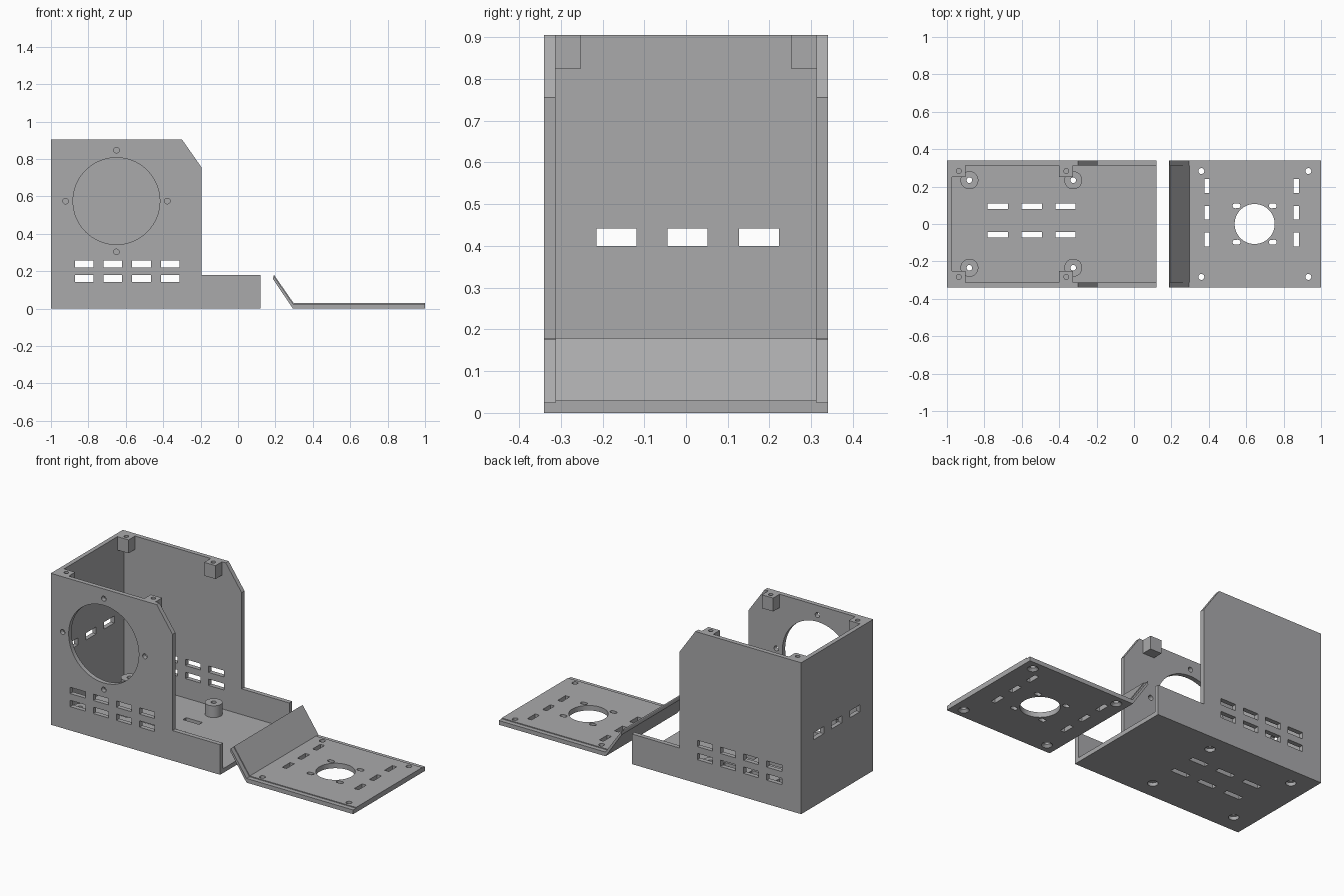
import bpy
import bmesh
import math
from mathutils import Matrix, Vector

if "Cube" in bpy.data.objects:
    bpy.data.objects.remove(bpy.data.objects["Cube"], do_unlink=True)

# One plain grey for everything
GREY = (0.40, 0.40, 0.41, 1.0)
grey = bpy.data.materials.new("plain grey")
grey.use_nodes = True
grey.diffuse_color = GREY
grey.node_tree.nodes["Principled BSDF"].inputs["Base Color"].default_value = GREY


def add_prism(bm, points, offset):
    """Extrude a closed loop of 3D points along an offset."""
    face = bm.faces.new([bm.verts.new(p) for p in points])
    moved = bmesh.ops.extrude_face_region(bm, geom=[face])["geom"]
    verts = [g for g in moved if isinstance(g, bmesh.types.BMVert)]
    bmesh.ops.translate(bm, verts=verts, vec=Vector(offset))


def add_box(bm, x, y, z):
    add_prism(bm, [(x[0], y[0], z[0]), (x[1], y[0], z[0]), (x[1], y[1], z[0]),
                   (x[0], y[1], z[0])], (0, 0, z[1] - z[0]))


def add_cylinder(bm, centre, radius, depth, axis="Z", top=None, segments=48):
    turn = Matrix.Rotation(math.pi / 2, 4, "X") if axis == "Y" else Matrix()
    bmesh.ops.create_cone(bm, cap_ends=True, segments=segments, radius1=radius,
                          radius2=radius if top is None else top, depth=depth,
                          matrix=Matrix.Translation(centre) @ turn)


def finish(bm, name):
    bmesh.ops.recalc_face_normals(bm, faces=bm.faces)
    mesh = bpy.data.meshes.new(name)
    bm.to_mesh(mesh)
    bm.free()
    obj = bpy.data.objects.new(name, mesh)
    bpy.context.collection.objects.link(obj)
    mesh.materials.append(grey)
    return obj


def cut(obj, cutter):
    """Subtract the cutter and bake the result."""
    cutter.hide_render = True
    mod = obj.modifiers.new("cut", "BOOLEAN")
    mod.object = cutter
    mod.operation = "DIFFERENCE"
    mod.solver = "EXACT"
    bpy.context.view_layer.update()
    graph = bpy.context.evaluated_depsgraph_get()
    baked = bpy.data.meshes.new_from_object(obj.evaluated_get(graph))
    obj.modifiers.clear()
    obj.data = baked


def profile_part(name, profile, half_width):
    bm = bmesh.new()
    add_prism(bm, [(x, -half_width, z) for x, z in profile], (0, 2 * half_width, 0))
    return finish(bm, name)


HALF, INNER, WALL, TOP = 0.34, 0.313, 0.026, 0.905
SIDES = (-1, 1)

# Open case: stepped side outline, hollowed out
case = profile_part("case", [(-1, 0), (0.12, 0), (0.12, 0.18), (-0.195, 0.18),
                             (-0.195, 0.755), (-0.30, TOP), (-1, TOP)], HALF)
bm = bmesh.new()
add_box(bm, (-1 + WALL, 0.3), (-INNER, INNER), (WALL, 1.2))
cavity = finish(bm, "case_cavity_cutter")
cut(case, cavity)

# Case openings
bm = bmesh.new()
add_cylinder(bm, (-0.65, -0.33, 0.575), 0.232, 0.1, "Y", segments=96)
for dx, dz in ((1, 0), (-1, 0), (0, 1), (0, -1)):
    add_cylinder(bm, (-0.65 + 0.272 * dx, -0.33, 0.575 + 0.272 * dz), 0.015, 0.1, "Y", segments=24)
for side in SIDES:
    for i in range(4):
        x = -0.822 + 0.153 * i
        for z in (0.162, 0.24):
            add_box(bm, (x - 0.05, x + 0.05), (side * 0.33 - 0.03, side * 0.33 + 0.03),
                    (z - 0.02, z + 0.018))
for i in range(3):
    y = -0.167 + 0.171 * i
    add_box(bm, (-1.05, -0.95), (y - 0.048, y + 0.048), (0.40, 0.442))
    x = -0.728 + 0.181 * i
    for y in (0.094, -0.057):
        add_box(bm, (x - 0.054, x + 0.054), (y - 0.015, y + 0.015), (-0.05, 0.05))
posts = [(x, side * 0.234) for x in (-0.88, -0.325) for side in SIDES]
for x, y in posts:
    add_cylinder(bm, (x, y, 0), 0.028, 0.08, segments=32)
openings = finish(bm, "case_opening_cutter")
cut(case, openings)

# Floor standoffs with screw holes
standoffs = []
for i, (x, y) in enumerate(posts):
    bm = bmesh.new()
    add_cylinder(bm, (x, y, 0.058), 0.048, 0.076)
    post = finish(bm, f"standoff_{i + 1}")
    bm = bmesh.new()
    add_cylinder(bm, (x, y, 0.05), 0.015, 0.3, segments=24)
    hole = finish(bm, "standoff_cutter")
    cut(post, hole)
    bpy.data.objects.remove(hole, do_unlink=True)
    standoffs.append(post)

# Screw blocks under the top rim
blocks = []
for x in (-0.937, -0.362):
    for side in SIDES:
        bm = bmesh.new()
        y = sorted((side * 0.252, side * INNER))
        add_box(bm, (x - 0.038, x + 0.037), y, (0.825, TOP))
        block = finish(bm, "screw_block")
        bm = bmesh.new()
        add_cylinder(bm, (x, side * 0.283, TOP), 0.013, 0.12, segments=24)
        hole = finish(bm, "block_cutter")
        cut(block, hole)
        bpy.data.objects.remove(hole, do_unlink=True)
        blocks.append(block)

# Bent lid with a slightly raised centre panel
lid = profile_part("lid", [(0.294, 0), (1, 0), (1, 0.025), (0.295, 0.025),
                           (0.19, 0.176), (0.187, 0.158)], HALF)
panel = profile_part("lid_panel", [(0.295, 0.025), (1, 0.025), (1, 0.03), (0.297, 0.03),
                                   (0.193, 0.18), (0.19, 0.176)], INNER)

# Lid openings: fan hole, mounting slots, vents and screw holes
bm = bmesh.new()
add_cylinder(bm, (0.645, 0, 0), 0.107, 0.2, segments=64)
for sx in SIDES:
    for sy in SIDES:
        x, y = 0.645 + sx * 0.097, sy * 0.097
        slot = []
        for k in range(18):
            a = 2 * math.pi * (k + 0.5) / 18
            slot.append((x + 0.013 * math.cos(a) + math.copysign(0.008, math.cos(a)),
                         y + 0.013 * math.sin(a), -0.1))
        add_prism(bm, slot, (0, 0, 0.2))
        add_cylinder(bm, (0.646 + sx * 0.286, sy * 0.283, 0), 0.016, 0.2, segments=24)
    for y in (0.203, 0.06, -0.083):
        x = 0.629 + sx * 0.238
        add_box(bm, (x - 0.014, x + 0.014), (y - 0.037, y + 0.037), (-0.1, 0.1))
lid_cutter = finish(bm, "lid_opening_cutter")
cut(lid, lid_cutter)
cut(panel, lid_cutter)

# Countersinks under the lid
bm = bmesh.new()
for sx in SIDES:
    for sy in SIDES:
        add_cylinder(bm, (0.646 + sx * 0.286, sy * 0.283, 0), 0.044, 0.028, top=0.016, segments=24)
sinks = finish(bm, "countersink_cutter")
cut(lid, sinks)

for helper in (cavity, openings, lid_cutter, sinks):
    bpy.data.objects.remove(helper, do_unlink=True)

# Smooth round walls, keep folds sharp
bpy.ops.object.select_all(action="DESELECT")
for obj in [case, lid, panel] + standoffs + blocks:
    obj.select_set(True)
bpy.context.view_layer.objects.active = case
bpy.ops.object.shade_smooth_by_angle(angle=math.radians(30))
